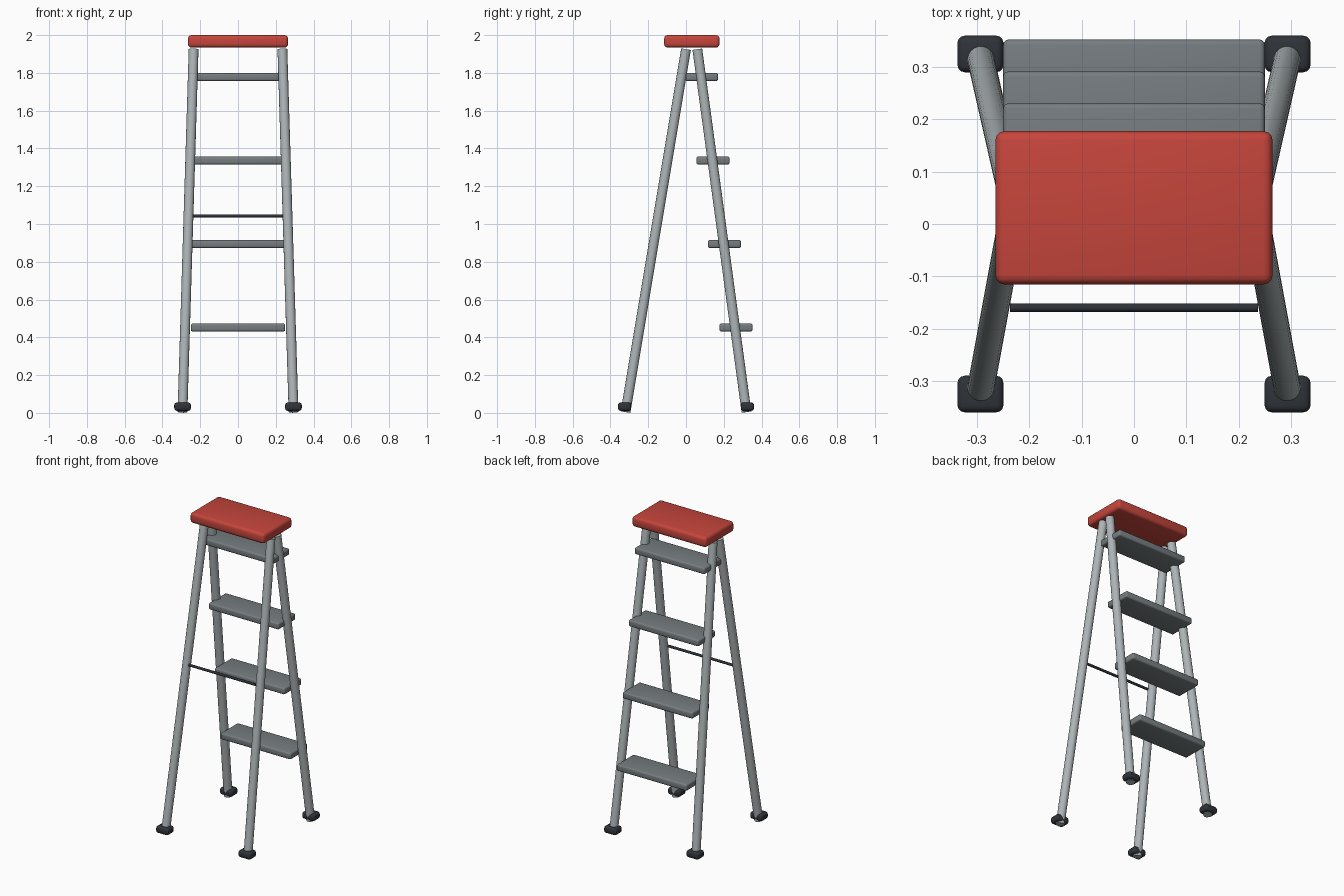
import bpy, math
from mathutils import Vector

if "Cube" in bpy.data.objects:
    bpy.data.objects.remove(bpy.data.objects["Cube"])


def material(name, rgb):
    m = bpy.data.materials.new(name)
    m.diffuse_color = (*rgb, 1)
    m.use_nodes = True
    m.node_tree.nodes["Principled BSDF"].inputs["Base Color"].default_value = m.diffuse_color
    return m


RED = material("red", (0.56, 0.06, 0.045))
ALU = material("light metal", (0.42, 0.46, 0.475))
GREY = material("step grey", (0.18, 0.203, 0.215))
DARK = material("dark rubber", (0.028, 0.033, 0.041))


def smooth(obj):
    bpy.ops.object.select_all(action='DESELECT')
    obj.select_set(True)
    bpy.context.view_layer.objects.active = obj
    bpy.ops.object.shade_smooth_by_angle(angle=math.radians(35))


def box(name, centre, size, bevel, mat):
    bpy.ops.mesh.primitive_cube_add(size=1, location=centre)
    o = bpy.context.object
    o.name = name
    o.scale = size
    bpy.ops.object.transform_apply(location=False, rotation=False, scale=True)
    o.data.materials.append(mat)
    mod = o.modifiers.new("bevel", 'BEVEL')
    mod.width = bevel
    mod.segments = 3
    bpy.ops.object.modifier_apply(modifier="bevel")
    smooth(o)


def tube(name, a, b, radius, mat, sides=20):
    a, b = Vector(a), Vector(b)
    bpy.ops.mesh.primitive_cylinder_add(vertices=sides, radius=radius,
                                        depth=(b - a).length, location=(a + b) / 2)
    o = bpy.context.object
    o.name = name
    o.rotation_euler = (b - a).to_track_quat('Z', 'Y').to_euler()
    o.data.materials.append(mat)
    smooth(o)


# Top platform
box("top_platform", (0, 0.031, 1.967), (0.53, 0.293, 0.066), 0.018, RED)

# Legs and feet
for side, s in (("left", -1), ("right", 1)):
    for end, e, top_y in (("front", -1, 0.0), ("rear", 1, 0.06)):
        tube(f"{end}_{side}_leg", (s * 0.294, e * 0.32, 0.005),
             (s * 0.235, top_y, 1.925), 0.026, ALU)
        box(f"{end}_{side}_foot", (s * 0.2935, e * 0.325, 0.033),
            (0.088, 0.07, 0.044), 0.014, DARK)

# Steps climbing the rear legs
for i in range(4):
    box(f"step_{i + 1}", (0, 0.265 - 0.061 * i, 0.452 + 0.442 * i),
        (0.5, 0.175, 0.042), 0.01, GREY)

# Brace rod between the front legs
tube("brace_rod", (-0.237, -0.16, 1.043), (0.237, -0.16, 1.043), 0.008, DARK, 12)
